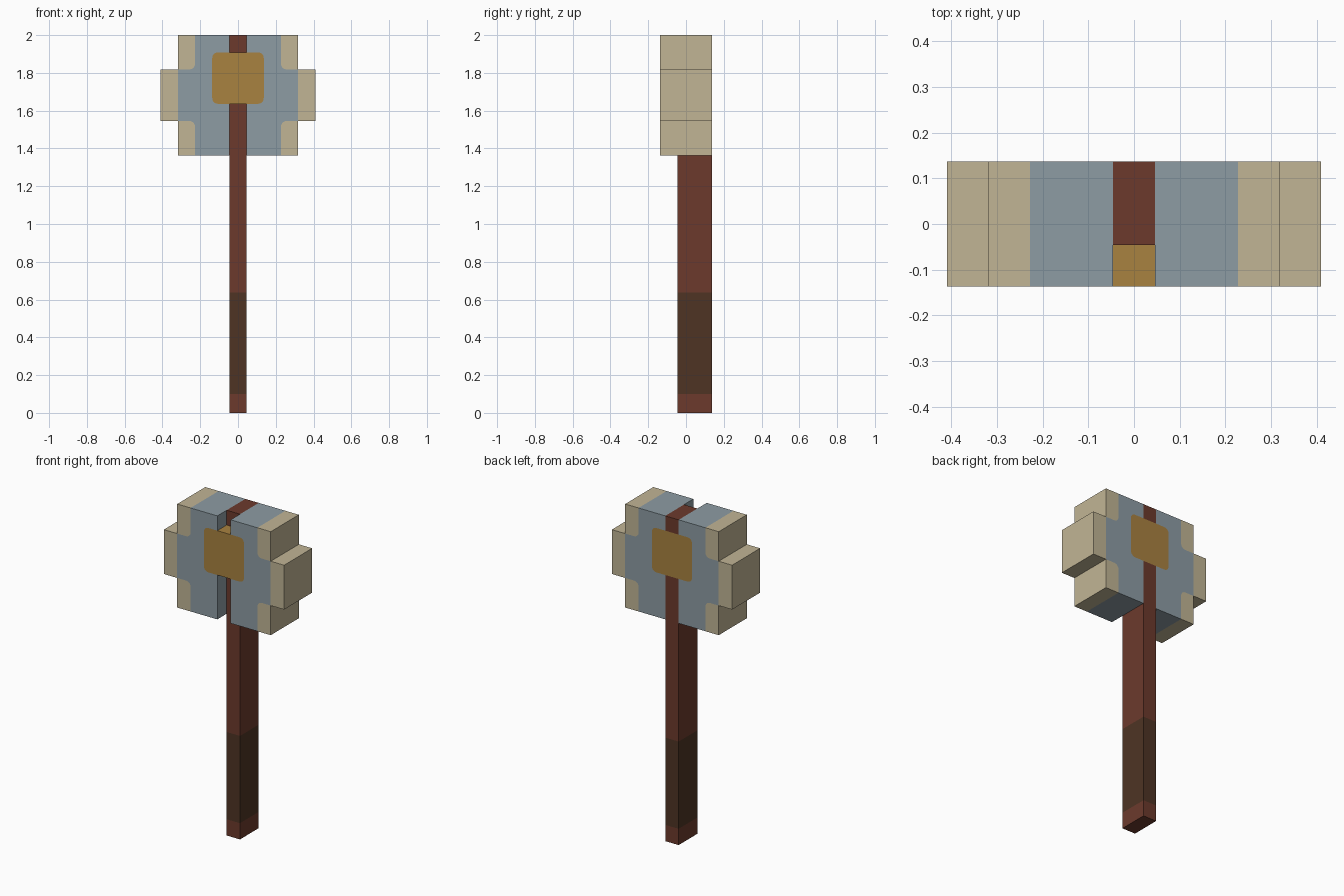
import bpy, bmesh, math

cube = bpy.data.objects.get("Cube")
if cube:
    bpy.data.objects.remove(cube, do_unlink=True)

U = 1 / 11            # grid pitch of the design
H = U / 2             # half the handle width
D = 1.5 * U           # half the head depth
R = 0.03              # rounding of the painted corners


def linear(c):
    c /= 255
    return c / 12.92 if c <= 0.04045 else ((c + 0.055) / 1.055) ** 2.4


def material(name, rgb):
    m = bpy.data.materials.new(name)
    m.use_nodes = True
    col = (*[linear(c) for c in rgb], 1)
    m.diffuse_color = col
    bsdf = next(n for n in m.node_tree.nodes if n.type == 'BSDF_PRINCIPLED')
    bsdf.inputs["Base Color"].default_value = col
    bsdf.inputs["Roughness"].default_value = 0.9
    return m


MATS = [material("steel_grey", (141, 156, 164)), material("pale_edge", (193, 181, 149)),
        material("gold", (169, 130, 64)), material("brown_wood", (108, 58, 44)),
        material("dark_grip", (78, 52, 36))]
STEEL, PALE, GOLD, WOOD, GRIP = range(5)


def finish(name, bm):
    bmesh.ops.recalc_face_normals(bm, faces=bm.faces)
    me = bpy.data.meshes.new(name)
    bm.to_mesh(me)
    bm.free()
    for m in MATS:
        me.materials.append(m)
    ob = bpy.data.objects.new(name, me)
    bpy.context.collection.objects.link(ob)
    return ob


def arc(cx, cz, a0, a1, n=5):
    return [(cx + R * math.cos(math.radians(a0 + (a1 - a0) * i / n)),
             cz + R * math.sin(math.radians(a0 + (a1 - a0) * i / n))) for i in range(n + 1)]


def extruded(name, panels, y0, y1):
    """Flat coloured panels in x-z, joined along shared edges and given depth."""
    bm = bmesh.new()
    for mat, pts in panels:
        bm.faces.new([bm.verts.new((x, y0, z)) for x, z in pts]).material_index = mat
    bmesh.ops.remove_doubles(bm, verts=bm.verts, dist=1e-5)
    fronts = list(bm.faces)
    back = {v: bm.verts.new((v.co.x, y1, v.co.z)) for v in list(bm.verts)}
    rims = [e for e in bm.edges if len(e.link_faces) == 1]
    walls = [(e.verts[0], e.verts[1], e.link_faces[0].material_index) for e in rims]
    for f in fronts:
        bm.faces.new([back[v] for v in reversed(f.verts)]).material_index = f.material_index
    for a, b, mat in walls:
        bm.faces.new((a, b, back[b], back[a])).material_index = mat
    return finish(name, bm)


# Head: heights, widths and the painted outlines of one half
z0, z1, z2, z3 = 15 * U, 17 * U, 20 * U, 22 * U
g0, g1 = 18 * U, 21 * U
xg, xp, xs, xe = 1.5 * U, 2.5 * U, 3.5 * U, 4.5 * U
low_arc = arc(xp + R, z1 - R, 180, 90)
high_arc = arc(xp + R, z2 + R, 270, 180)
gold_edge = arc(xg - R, g0 + R, -90, 0) + arc(xg - R, g1 - R, 0, 90)

half = [
    (STEEL, [(H, z0), (xp, z0)] + low_arc + [(xs, z1), (xs, z2)] + high_arc
     + [(xp, z3), (H, z3), (H, g1)] + gold_edge[::-1] + [(H, g0)]),
    (GOLD, [(H, g0)] + gold_edge + [(H, g1)]),
    (PALE, [(xp, z0), (xs, z0), (xs, z1)] + low_arc[::-1]),
    (PALE, [(xp, z3)] + high_arc[::-1] + [(xs, z2), (xs, z3)]),
    (PALE, [(xs, z1), (xe, z1), (xe, z2), (xs, z2)]),
]
for side, s in (("left", 1), ("right", -1)):
    extruded(side + "_head", [(m, [(s * x, z) for x, z in p]) for m, p in half], -D, D)


def band(mat, a, b):
    return (mat, [(-H, a), (H, a), (H, b), (-H, b)])


# Handle running up the back of the head, with grip and gold inlay bands
extruded("handle", [band(WOOD, 0, 0.1), band(GRIP, 0.1, 7 * U), band(WOOD, 7 * U, g0),
                    band(GOLD, g0, g1), band(WOOD, g1, z3)], -H, D)

# Gold block bridging the front groove
extruded("gold_bridge", [band(GOLD, g0, g1)], -D, -H)
